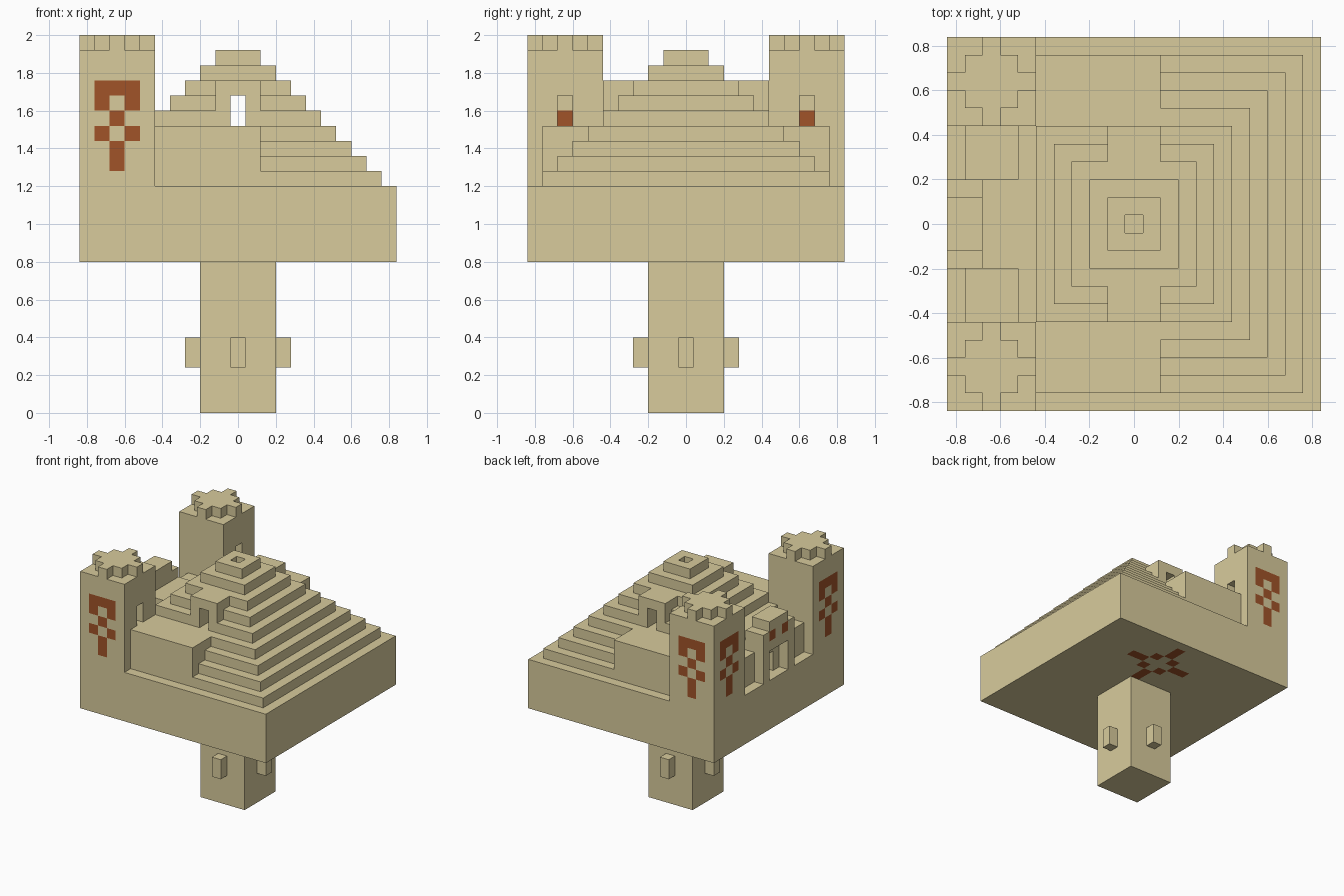
import bpy, bmesh
from mathutils import Vector

B = 0.08          # block edge
GROUND = 14       # block levels below the courtyard

cube = bpy.data.objects.get("Cube")
if cube:
    bpy.data.objects.remove(cube, do_unlink=True)


def material(name, rgb):
    m = bpy.data.materials.new(name)
    m.use_nodes = True
    m.diffuse_color = (*rgb, 1)
    m.node_tree.nodes["Principled BSDF"].inputs["Base Color"].default_value = (*rgb, 1)
    return m


MATS = [material("sandstone", (0.686, 0.597, 0.332)),
        material("orange_clay", (0.356, 0.087, 0.022))]


def box(x, y, z):
    """Block cells in inclusive ranges; a single number means one cell."""
    rs = [(r, r) if isinstance(r, int) else r for r in (x, y, z)]
    rx, ry, rz = [range(a, b + 1) for a, b in rs]
    return {(i, j, k) for i in rx for j in ry for k in rz}


def mirror(cells):
    return {(x, -y, z) for x, y, z in cells}


def build(name, cells, orange=()):
    """Skin a set of blocks, then merge the coplanar faces."""
    bm = bmesh.new()
    verts = {}

    def vert(p):
        key = tuple(round(c * 2) for c in p)
        if key not in verts:
            verts[key] = bm.verts.new(((p.x) * B, p.y * B, (p.z + GROUND + 0.5) * B))
        return verts[key]

    for c in cells:
        for axis in range(3):
            for s in (-1, 1):
                n = Vector((0, 0, 0))
                n[axis] = s
                if tuple(int(c[i] + n[i]) for i in range(3)) in cells:
                    continue
                u, v = Vector((0, 0, 0)), Vector((0, 0, 0))
                u[(axis + 1) % 3] = 0.5
                v[(axis + 2) % 3] = 0.5 * s
                mid = Vector(c) + n / 2
                f = bm.faces.new([vert(mid + d) for d in (-u - v, u - v, u + v, v - u)])
                f.material_index = int(c in orange)
    bmesh.ops.dissolve_limit(bm, angle_limit=0.01, verts=bm.verts, edges=bm.edges,
                             delimit={'MATERIAL'})
    me = bpy.data.meshes.new(name)
    bm.to_mesh(me)
    bm.free()
    for m in MATS:
        me.materials.append(m)
    ob = bpy.data.objects.new(name, me)
    bpy.context.collection.objects.link(ob)
    return ob


# Base slab with a clay cross on its underside
cross_x, cross_y = 2, 6
arms = [(a * d, 0) for a in (2, 3) for d in (-1, 1)]
arms += [(0, a) for a, _ in arms] + [(a, b) for a in (-1, 1) for b in (-1, 1)]
cross = {(cross_x + a, cross_y + b, -4) for a, b in arms}
build("base", box((-10, 10), (-10, 10), (-4, 0)), cross)

# Shaft under the base, with a niche bump on each side
shaft = box((-2, 2), (-2, 2), (-14, -5))
shaft |= box((-3, 3), 0, (-11, -10)) | box(0, (-3, 3), (-11, -10))
build("shaft", shaft)

# Corner towers: hollow, with a window, a crown and a clay sign on both outer walls
tower = box((-10, -6), (6, 10), (1, 9)) - box((-9, -7), (7, 9), (1, 8))
tower -= box(-6, 8, (5, 6))
tower |= box((-9, -7), (7, 9), 10) | box((-10, -6), 8, 10) | box(-8, (6, 10), 10)
sign = [(0, 2), (0, 3), (-1, 4), (1, 4), (0, 5), (-1, 6), (1, 6), (-1, 7), (0, 7), (1, 7)]
clay = {(-10, 8 + a, k) for a, k in sign} | {(-8 + a, 10, k) for a, k in sign}
build("back_tower", tower, clay)
build("front_tower", mirror(tower), mirror(clay))

# Gate between the towers
gate = box((-10, -6), (-2, 2), (1, 4)) - box((-10, -6), (-1, 1), (1, 3))
gate |= box(-9, (-1, 1), (1, 3)) - box(-9, 0, (1, 2))
gate |= box((-10, -9), (-2, 2), 5) | box((-10, -9), (-1, 1), 6)
build("gate", gate, box(-10, -1, 5) | box(-10, 1, 5))

# Corridors from the gate to the towers
corridor = box((-9, -7), (3, 5), (1, 3))
build("back_corridor", corridor)
build("front_corridor", mirror(corridor))

# Hollow stepped pyramid with upper floor, side wings and balcony doors
pyramid = set()
for level in range(1, 10):
    n = 10 - level
    hole = max(n - 2, 0)
    pyramid |= box((-n, n), (-n, n), level) - box((-hole, hole), (-hole, hole), level)
pyramid |= box((-5, 5), (-5, 5), 4) - box((-1, 1), (-1, 1), 4)
side = box((-5, 1), (6, 9), (1, 4)) | box((-1, 1), 5, (5, 7)) | box((-1, 1), 4, 7)
pyramid |= side | mirror(side)
pyramid -= box(0, (-5, 5), (5, 6))
courts = box((-10, -6), (6, 10), (1, 9))
pyramid -= courts | mirror(courts) | box((-10, -6), (-2, 2), (1, 4))
build("pyramid", pyramid)
